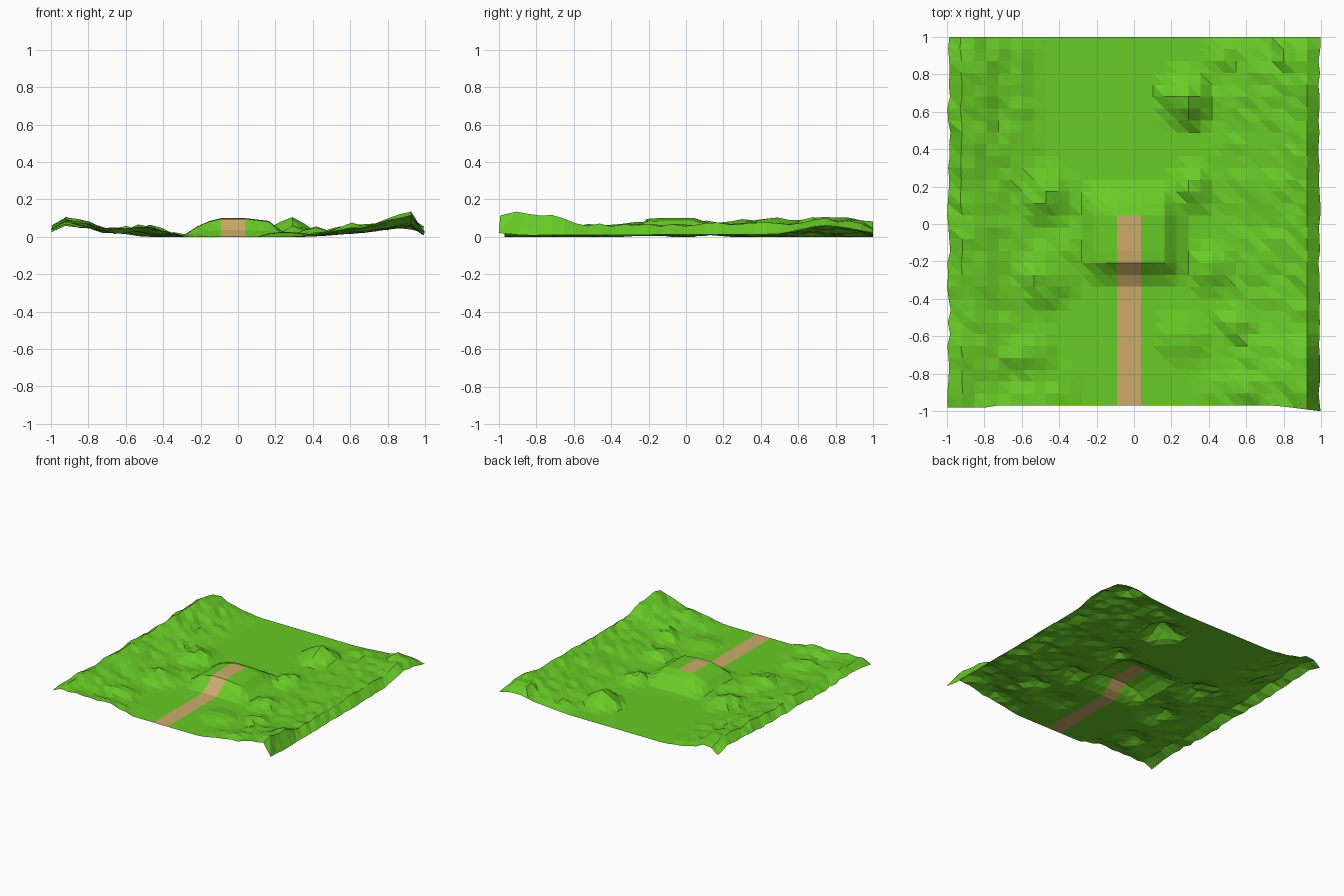
import bpy, bmesh, random
from math import hypot

if "Cube" in bpy.data.objects:
    bpy.data.objects.remove(bpy.data.objects["Cube"])

random.seed(7)
N = 31            # cells per side
STEP = 0.0635
X0, Y0 = -0.979, -0.97


def interp(pts, t):
    """Piecewise-linear lookup."""
    if t <= pts[0][0]:
        return pts[0][1]
    for (a, u), (b, v) in zip(pts, pts[1:]):
        if t <= b:
            return u + (v - u) * (t - a) / (b - a)
    return pts[-1][1]


# Ridge crest and outer rim heights along y
LEFT_CREST = [(-.97, .06), (-.75, .085), (-.5, .07), (-.2, .09), (.1, .08),
              (.4, .105), (.6, .09), (.88, .115), (1, .085)]
RIGHT_CREST = [(-.97, .11), (-.88, .135), (-.75, .12), (-.6, .075), (-.4, .06),
               (0, .065), (.4, .08), (.55, .075), (.75, .095), (.88, .085), (1, .05)]
LEFT_RIM = [(-.97, .02), (-.7, .05), (-.4, .02), (0, .04), (.4, .03), (.85, .06), (1, .02)]
RIGHT_RIM = [(-.97, .02), (-.88, .008), (.5, .014), (.72, .062), (.85, .05), (1, .02)]
# Slope of each ridge toward the middle
LEFT_FALL = [(-.93, 1), (-.86, .9), (-.8, .72), (-.74, .45), (-.6, .22), (-.5, 0)]
RIGHT_FALL = [(.38, 0), (.48, .2), (.6, .4), (.7, .52), (.8, .75), (.87, .97), (.93, 1)]
# Raised front edge on the left
FRONT_LIP = [(-.9, .055), (-.6, .055), (-.45, .053), (-.35, .02), (-.28, 0)]
# Small mounds: x, y, radius, height
MOUNDS = [(.28, .67, .17, .10), (.26, -.6, .15, .035), (.42, -.25, .14, .055),
          (.55, -.55, .13, .06), (.6, -.88, .17, .07), (.45, -.9, .13, .035),
          (-.48, .16, .18, .06), (-.5, -.28, .2, .06), (-.58, -.7, .18, .055),
          (-.35, -.12, .14, .03), (.32, .2, .14, .06), (.82, .9, .13, .11),
          (.5, .88, .15, .03), (-.62, .6, .12, .035)]
# Central plateau cross profiles
PLATEAU_X = [(-.3, 0), (-.22, .55), (-.14, .9), (-.09, 1), (.04, 1), (.165, .85), (.235, .3), (.3, 0)]
PLATEAU_Y = [(-.34, 0), (-.285, .2), (-.22, .95), (-.15, 1), (.055, 1), (.12, .75), (.18, .35), (.24, 0)]


def height(i, j, x, y):
    if i == 0:
        return interp(LEFT_RIM, y) + random.uniform(0, .015)
    if i == N:
        return interp(RIGHT_RIM, y)
    h = max(interp(LEFT_CREST, y) * interp(LEFT_FALL, x),
            interp(RIGHT_CREST, y) * interp(RIGHT_FALL, x))
    for mx, my, r, top in MOUNDS:
        h = max(h, top * min(1, 1.25 * (1 - hypot(x - mx, y - my) / r)))
    if y < -.6 and x < 0:
        h = max(h, interp(FRONT_LIP, x) * (1 - (y - Y0) / .25))
    plateau = .1 * interp(PLATEAU_X, x) * interp(PLATEAU_Y, y)
    if plateau > h:
        return plateau
    return max(0, h + random.uniform(-.012, .008) * min(1, h / .03))


# Shared grid of points, with uneven left, right and front borders
grid = {}
for i in range(N + 1):
    for j in range(N + 1):
        x, y = X0 + i * STEP, Y0 + j * STEP
        z = height(i, j, x, y)
        if i == 0:
            x += random.uniform(-.021, .0)
        elif i == 1:
            x += random.uniform(-.015, .0)
        elif i == N:
            x += random.uniform(-.004, .01)
        if j == 0 and x > .75:
            y -= .03 * (x - .75) / .24
        elif j == 0 and x < -.75:
            y -= .01
        grid[i, j] = (x, y, z)


def patch(name, cells, color):
    """Triangulated, flat-shaded sheet from the chosen grid cells."""
    bm = bmesh.new()
    made = {}

    def v(k):
        if k not in made:
            made[k] = bm.verts.new(grid[k])
        return made[k]

    for i, j in cells:
        a, b, c, d = v((i, j)), v((i + 1, j)), v((i + 1, j + 1)), v((i, j + 1))
        bm.faces.new((a, b, d))
        bm.faces.new((b, c, d))
    me = bpy.data.meshes.new(name)
    bm.to_mesh(me)
    bm.free()
    mat = bpy.data.materials.new(name + "_color")
    mat.diffuse_color = color
    mat.use_nodes = True
    mat.node_tree.nodes["Principled BSDF"].inputs["Base Color"].default_value = mat.diffuse_color
    me.materials.append(mat)
    ob = bpy.data.objects.new(name, me)
    bpy.context.collection.objects.link(ob)


# Path runs from the front edge up onto the plateau; grass is the rest
path = [(i, j) for i in (14, 15) for j in range(16)]
grass = [(i, j) for i in range(N) for j in range(N) if (i, j) not in path]
patch("grass_terrain", grass, (.14, .60, .02, 1))
patch("dirt_path", path, (.60, .41, .14, 1))
